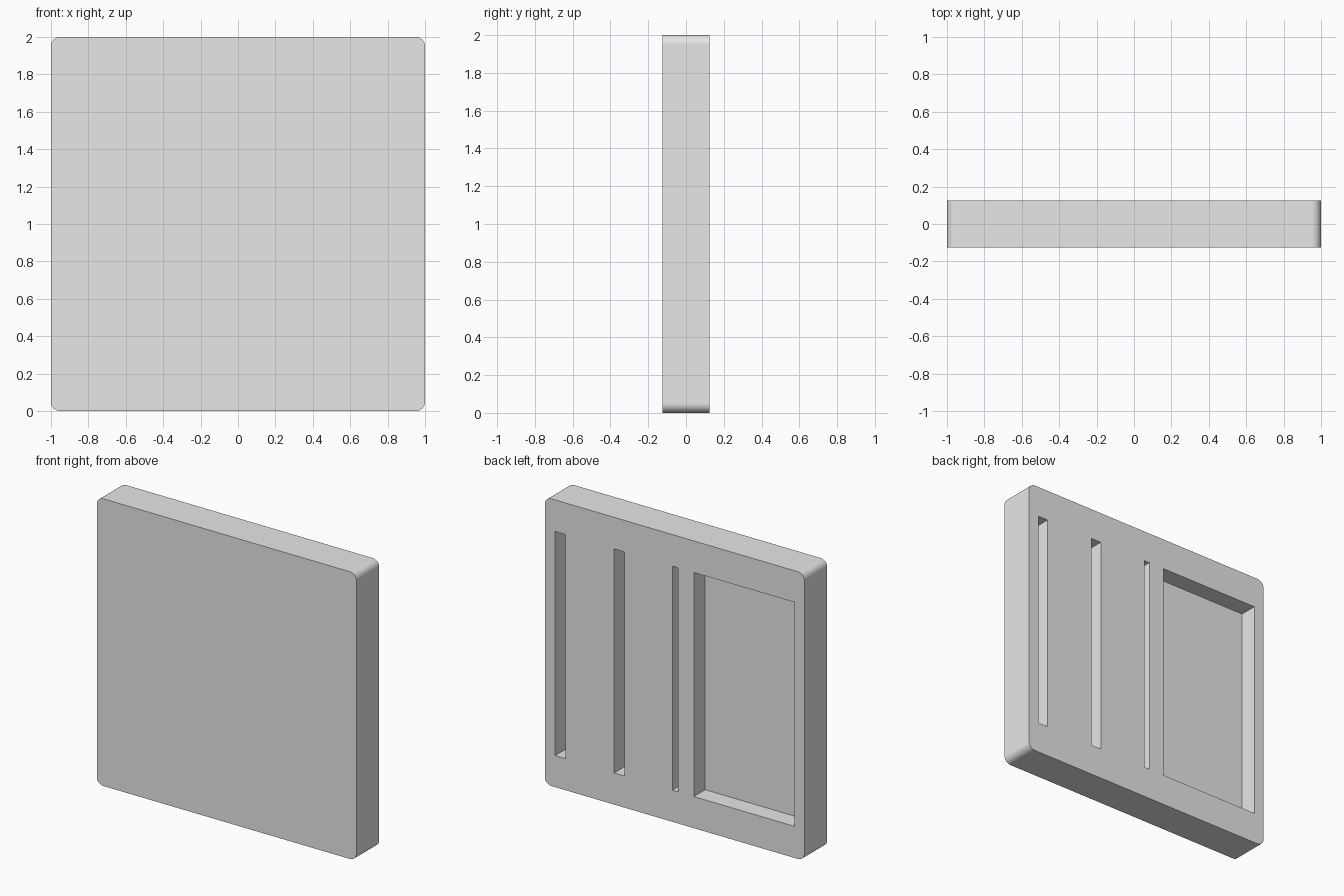
import bpy
import bmesh
import math

default_cube = bpy.data.objects.get("Cube")
if default_cube:
    bpy.data.objects.remove(default_cube, do_unlink=True)

SIZE, THICK, RADIUS = 2.0, 0.25, 0.05
POCKET_DEPTH = 0.125
POCKET_LOW, POCKET_HIGH = 0.22, 1.78

grey = bpy.data.materials.new("light_grey")
grey.use_nodes = True
grey.diffuse_color = (0.8, 0.8, 0.8, 1)
grey.node_tree.nodes["Principled BSDF"].inputs["Base Color"].default_value = (0.8, 0.8, 0.8, 1)


def make_box(name, low, high, corner_radius=0.0):
    """Box between two corners, with optional rounding of the edges along y."""
    bm = bmesh.new()
    bmesh.ops.create_cube(bm, size=1)
    for v in bm.verts:
        v.co = [(a + b) / 2 + c * (b - a) for a, b, c in zip(low, high, v.co)]
    if corner_radius:
        edges = [e for e in bm.edges
                 if abs(e.verts[0].co.y - e.verts[1].co.y) > THICK / 2]
        bmesh.ops.bevel(bm, geom=edges, offset=corner_radius, segments=12,
                        profile=0.5, affect='EDGES')
    mesh = bpy.data.meshes.new(name)
    bm.to_mesh(mesh)
    bm.free()
    mesh.materials.append(grey)
    obj = bpy.data.objects.new(name, mesh)
    bpy.context.collection.objects.link(obj)
    return obj


# Square slab with rounded corners
half, back = SIZE / 2, THICK / 2
panel = make_box("panel", (-half, -back, 0), (half, back, SIZE), RADIUS)
bpy.context.view_layer.objects.active = panel
panel.select_set(True)

# Recesses in the back: two wide slots, a narrow slot and a large pocket
recesses = {
    "outer_slot": (0.842, 0.92),
    "middle_slot": (0.388, 0.466),
    "narrow_slot": (-0.027, 0.017),
    "large_pocket": (-0.923, -0.148),
}
for name, (x0, x1) in recesses.items():
    cutter = make_box(name + "_cutter", (x0, back - POCKET_DEPTH, POCKET_LOW),
                      (x1, back + 0.1, POCKET_HIGH))
    cutter.hide_render = True
    cut = panel.modifiers.new(name, 'BOOLEAN')
    cut.operation = 'DIFFERENCE'
    cut.solver = 'EXACT'
    cut.object = cutter
    bpy.ops.object.modifier_apply(modifier=cut.name)
    bpy.data.objects.remove(cutter, do_unlink=True)

# Smooth rounded corners, crisp flat faces
bpy.ops.object.shade_smooth_by_angle(angle=math.radians(30))
weighted = panel.modifiers.new("flat_normals", 'WEIGHTED_NORMAL')
weighted.keep_sharp = True
